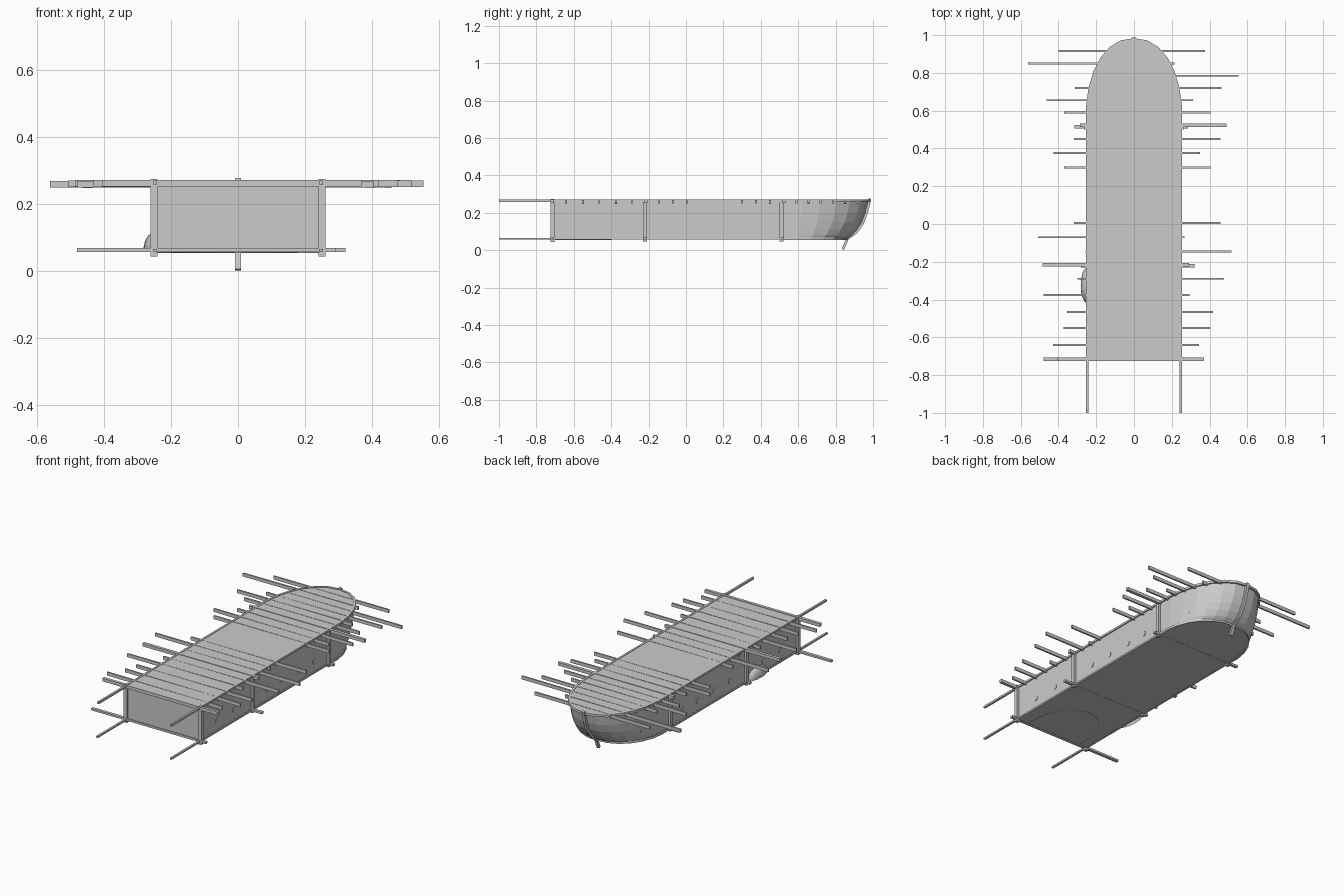
import bpy, bmesh, math, random
from mathutils import Vector

if "Cube" in bpy.data.objects:
    bpy.data.objects.remove(bpy.data.objects["Cube"])
random.seed(4)


def make_object(name, bm):
    bmesh.ops.recalc_face_normals(bm, faces=bm.faces)
    me = bpy.data.meshes.new(name)
    bm.to_mesh(me)
    bm.free()
    ob = bpy.data.objects.new(name, me)
    bpy.context.collection.objects.link(ob)
    return ob


def box(name, x, y, z, roll=0.0):
    """Box from (min, max) ranges, optionally tilted about y."""
    bm = bmesh.new()
    bmesh.ops.create_cube(bm, size=1)
    ob = make_object(name, bm)
    for v in ob.data.vertices:
        v.co = (v.co.x * (x[1] - x[0]), v.co.y * (y[1] - y[0]), v.co.z * (z[1] - z[0]))
    ob.location = [(r[0] + r[1]) / 2 for r in (x, y, z)]
    ob.rotation_euler.y = roll
    return ob


def strip(name, pts, w, d, closed=False):
    """Sweep a w x d rectangle along points: w is sideways, d is vertical/in-plane."""
    bm = bmesh.new()
    rings = []
    pts = [Vector(p) for p in pts]
    for i, p in enumerate(pts):
        t = (pts[min(i + 1, len(pts) - 1)] - pts[max(i - 1, 0)]).normalized()
        up = Vector((1, 0, 0)) if abs(t.x) < 1e-4 and abs(t.z) > 0.1 else Vector((0, 0, 1))
        s = t.cross(up).normalized()
        u = s.cross(t)
        rings.append([bm.verts.new(p + s * a * w / 2 + u * b * d / 2)
                      for a, b in ((-1, -1), (1, -1), (1, 1), (-1, 1))])
    for a, b in zip(rings, rings[1:]):
        for k in range(4):
            bm.faces.new((a[k], a[(k + 1) % 4], b[(k + 1) % 4], b[k]))
    bm.faces.new(rings[0])
    bm.faces.new(rings[-1])
    return make_object(name, bm)


def bow_line(tip, n=14):
    """Rounded bow outline from the right side round to the left side."""
    out = []
    for i in range(n + 1):
        a = math.pi * i / n
        c = math.cos(a)
        x = math.copysign(abs(c) ** 0.87, c) * (0.247 + 0.012 * abs(math.sin(2 * a)))
        if i * 2 == n:
            x = 0
        out.append((x, 0.52 + (tip - 0.52) * math.sin(a)))
    return out


# Hull: lofted levels, closed by deck, floor and flat stern
levels = [(0.057, 0.855), (0.08, 0.888), (0.11, 0.915), (0.15, 0.94), (0.20, 0.96), (0.268, 0.975)]
bm = bmesh.new()
rings = []
for z, tip in levels:
    outline = [(0.247, -0.717)] + bow_line(tip) + [(-0.247, -0.717)]
    rings.append([bm.verts.new((x, y, z)) for x, y in outline])
for a, b in zip(rings, rings[1:]):
    for k in range(len(a)):
        j = (k + 1) % len(a)
        bm.faces.new((a[k], a[j], b[j], b[k]))
bm.faces.new(rings[0])
bm.faces.new(rings[-1])
make_object("hull", bm)

# Bow rails, top and bottom
strip("bow_rail_top", [(x, y, 0.264) for x, y in bow_line(0.977)], 0.014, 0.014)
strip("bow_rail_bottom", [(x, y, 0.061) for x, y in bow_line(0.857)], 0.014, 0.014)

# Stem post with its foot
strip("stem_post", [(0, 0.984, 0.276), (0, 0.968, 0.21), (0, 0.945, 0.145),
                    (0, 0.91, 0.095), (0, 0.86, 0.06)], 0.014, 0.018)
strip("stem_foot", [(0, 0.868, 0.075), (0, 0.839, 0.004)], 0.014, 0.018)

# Long stringers projecting past the stern
for s, side in ((-1, "left"), (1, "right")):
    end = -1.0 if s > 0 else -0.99
    xr = (s * 0.2475 - 0.006, s * 0.2475 + 0.006)
    box("top_stringer_" + side, xr, (end, 0.53), (0.258, 0.27))
    box("bottom_stringer_" + side, xr, (-1.0, 0.53), (0.056, 0.066))
    # Upright posts
    for y in (-0.715, -0.22, 0.51):
        low = 0.043 if y < -0.5 else 0.047
        box("post_" + side, (s * 0.25 - 0.011, s * 0.25 + 0.011),
            (y - 0.01, y + 0.012), (low, 0.274 if y < -0.5 else 0.266))

# Thin deck beams, all of one length: (y, left end)
L = 0.775
beams = [(0.915, -0.40), (0.85, -0.56), (0.785, -0.222), (0.72, -0.312), (0.655, -0.463),
         (0.59, -0.37), (0.45, -0.318), (0.375, -0.425), (0.30, -0.37), (0.005, -0.318),
         (-0.07, -0.507), (-0.145, -0.258), (-0.29, -0.298), (-0.375, -0.48),
         (-0.465, -0.356), (-0.55, -0.372), (-0.64, -0.43)]
for y, x0 in beams:
    w = 0.005
    box("deck_beam", (x0, x0 + L), (y - w, y + w), (0.2495, 0.2695),
        random.uniform(-0.005, 0.005))

# Heavy cross beams at the posts, top and bottom
for y, x0, x1 in ((0.522, -0.285, 0.49), (-0.215, -0.485, 0.29), (-0.715, -0.405, 0.37)):
    box("cross_beam_top", (x0, x1), (y - 0.009, y + 0.009), (0.252, 0.271))
for y, x0, x1 in ((0.515, -0.315, 0.285), (-0.22, -0.28, 0.32), (-0.715, -0.48, 0.29)):
    box("cross_beam_bottom", (x0, x1), (y - 0.009, y + 0.009), (0.056, 0.068))

# Small round oar ports along both sides
for s in (-1, 1):
    for y in (-0.555, -0.39, -0.07, 0.08, 0.24, 0.38, 0.73):
        bm = bmesh.new()
        bmesh.ops.create_cone(bm, cap_ends=True, segments=12, radius1=0.016, radius2=0.016, depth=0.008)
        ob = make_object("oar_port", bm)
        ob.rotation_euler.y = math.pi / 2
        ob.location = (s * (0.246 if y < 0.6 else 0.215), y, 0.125)

# Rounded fender bulging from the left side
bm = bmesh.new()
bmesh.ops.create_uvsphere(bm, u_segments=16, v_segments=10, radius=1)
bmesh.ops.bisect_plane(bm, geom=bm.verts[:] + bm.edges[:] + bm.faces[:], plane_co=(0, 0, 0),
                       plane_no=(0, 0, -1), clear_outer=True)
for v in bm.verts:
    v.co = (-0.247 + v.co.x * 0.035, -0.325 + v.co.y * 0.095, 0.06 + v.co.z * 0.056)
make_object("side_fender", bm)

# Thin arched rib under the stern floor
arch = [(-0.01 + 0.185 * math.cos(math.pi * i / 12), -0.70 + 0.30 * math.sin(math.pi * i / 12) ** 0.8, 0.057)
        for i in range(13)]
strip("floor_rib", arch, 0.006, 0.003)
